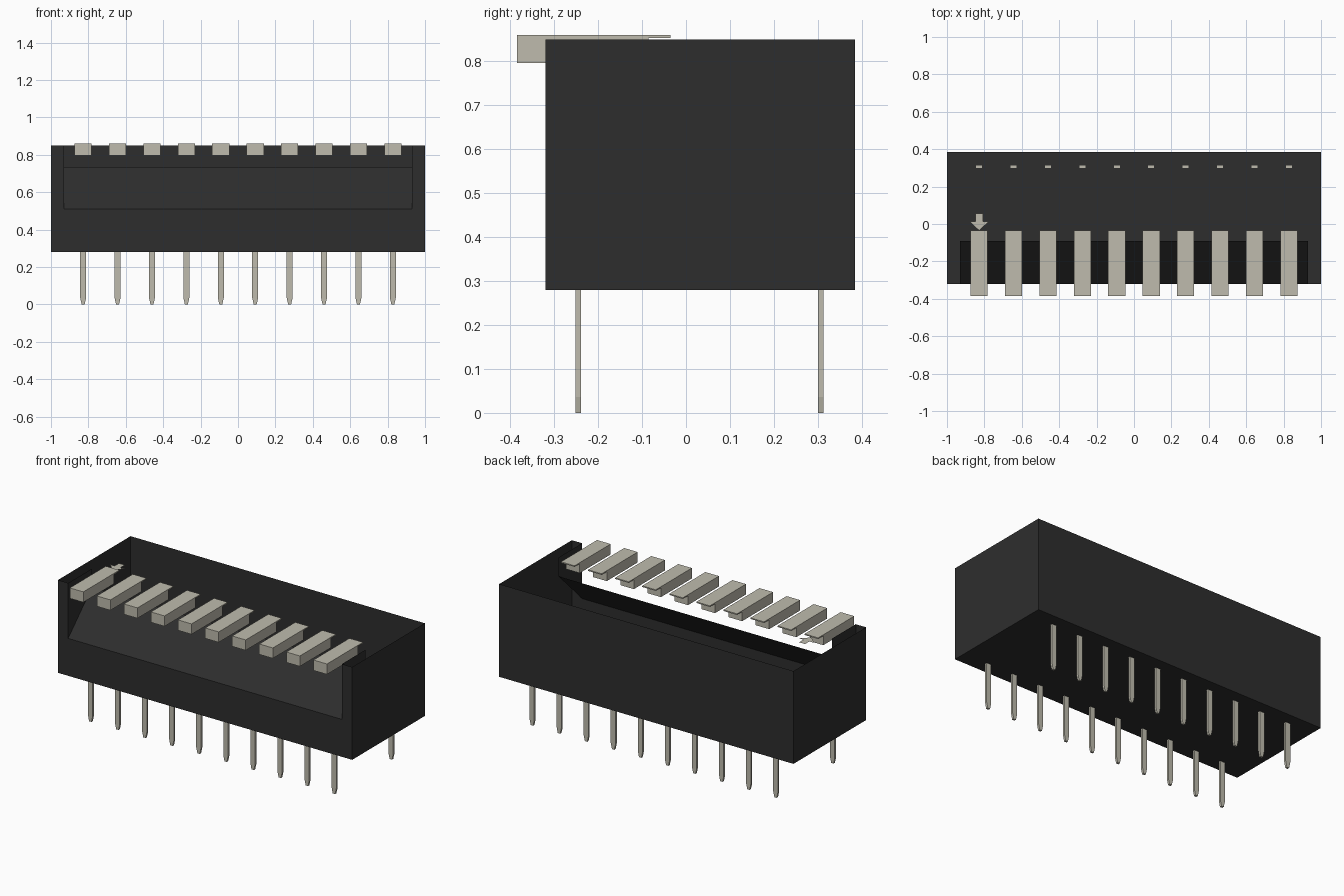
import bpy

if "Cube" in bpy.data.objects:
    bpy.data.objects.remove(bpy.data.objects["Cube"], do_unlink=True)


def material(name, rgb):
    m = bpy.data.materials.new(name)
    m.use_nodes = True
    m.diffuse_color = (*rgb, 1)
    bsdf = next(n for n in m.node_tree.nodes if n.type == 'BSDF_PRINCIPLED')
    bsdf.inputs["Base Color"].default_value = (*rgb, 1)
    return m


BLACK = material("black_plastic", (0.027, 0.027, 0.027))
PALE = material("warm_pale_grey", (0.52, 0.50, 0.42))


def mesh_object(name, verts, faces, mat):
    me = bpy.data.meshes.new(name)
    me.from_pydata(verts, [], faces)
    me.materials.append(mat)
    ob = bpy.data.objects.new(name, me)
    bpy.context.scene.collection.objects.link(ob)
    return ob


def panels(name, quads, mat):
    """Thin open shell from separate flat polygons."""
    verts, faces = [], []
    for q in quads:
        faces.append(range(len(verts), len(verts) + len(q)))
        verts += q
    return mesh_object(name, verts, [list(f) for f in faces], mat)


def prism(name, profile, axis, lo, hi, mat):
    """Extrude a counter-clockwise 2D profile along x ('X': y,z) or y ('Y': x,z)."""
    n = len(profile)
    if axis == 'X':
        verts = [(t, a, b) for t in (lo, hi) for a, b in profile]
    else:
        verts = [(a, t, b) for t in (hi, lo) for a, b in profile]
    faces = [list(range(n))[::-1], list(range(n, 2 * n))]
    faces += [[i, (i + 1) % n, (i + 1) % n + n, i + n] for i in range(n)]
    return mesh_object(name, verts, faces, mat)


# Main dimensions
X, XI = 1.0, 0.93               # outer half width, recess half width
YF, YR, YB = -0.32, -0.09, 0.385  # front, top of the ramp, back
Z0, ZS, ZR, Z1 = 0.28, 0.51, 0.735, 0.85
COUNT, PITCH = 10, 0.184

# Housing: open-topped box with a front cutout
walls = [
    [(-X, YF, Z0), (-X, YB, Z0), (X, YB, Z0), (X, YF, Z0)],     # floor
    [(X, YB, Z0), (-X, YB, Z0), (-X, YB, Z1), (X, YB, Z1)],     # back
    [(-X, YB, Z0), (-X, YF, Z0), (-X, YF, Z1), (-X, YB, Z1)],   # right side
    [(X, YF, Z0), (X, YB, Z0), (X, YB, Z1), (X, YF, Z1)],       # left side
    [(-X, YF, Z0), (X, YF, Z0), (X, YF, ZS), (-X, YF, ZS)],     # front sill
    [(-X, YF, ZS), (-XI, YF, ZS), (-XI, YF, Z1), (-X, YF, Z1)],  # front posts
    [(XI, YF, ZS), (X, YF, ZS), (X, YF, Z1), (XI, YF, Z1)],
]
panels("housing", walls, BLACK)

# Sloping ramp with its two end cheeks
cheek = [(YF, ZS), (YR, ZR), (YR, Z1), (YF, Z1)]
panels("front_ramp", [
    [(-XI, YF, ZS), (XI, YF, ZS), (XI, YR, ZR), (-XI, YR, ZR)],
    [(-XI, y, z) for y, z in cheek],
    [(XI, y, z) for y, z in reversed(cheek)],
], BLACK)

# Levers with a thin rear lip, and two rows of tapered pins
lever = [(-0.385, 0.796), (-0.085, 0.796), (-0.085, 0.853),
         (-0.035, 0.853), (-0.035, 0.86), (-0.385, 0.86)]
for i in range(COUNT):
    x = (i - (COUNT - 1) / 2) * PITCH
    prism(f"lever_{i + 1}", lever, 'X', x - 0.046, x + 0.046, PALE)
    pin = [(x - 0.008, 0), (x + 0.008, 0), (x + 0.016, 0.036),
           (x + 0.016, Z0 + 0.003), (x - 0.016, Z0 + 0.003), (x - 0.016, 0.036)]
    for row, y in (("front", -0.245), ("back", 0.307)):
        prism(f"{row}_pin_{i + 1}", pin, 'Y', y - 0.0065, y + 0.0065, PALE)

# Arrow marker behind the first lever
cx = -(COUNT - 1) / 2 * PITCH
arrow = [(0, -0.035), (0.052, 0.014), (0.02, 0.014), (0.02, 0.056),
         (-0.02, 0.056), (-0.02, 0.014), (-0.052, 0.014)]
panels("arrow_marker", [[(cx + a, b, Z1) for a, b in arrow]], PALE)
